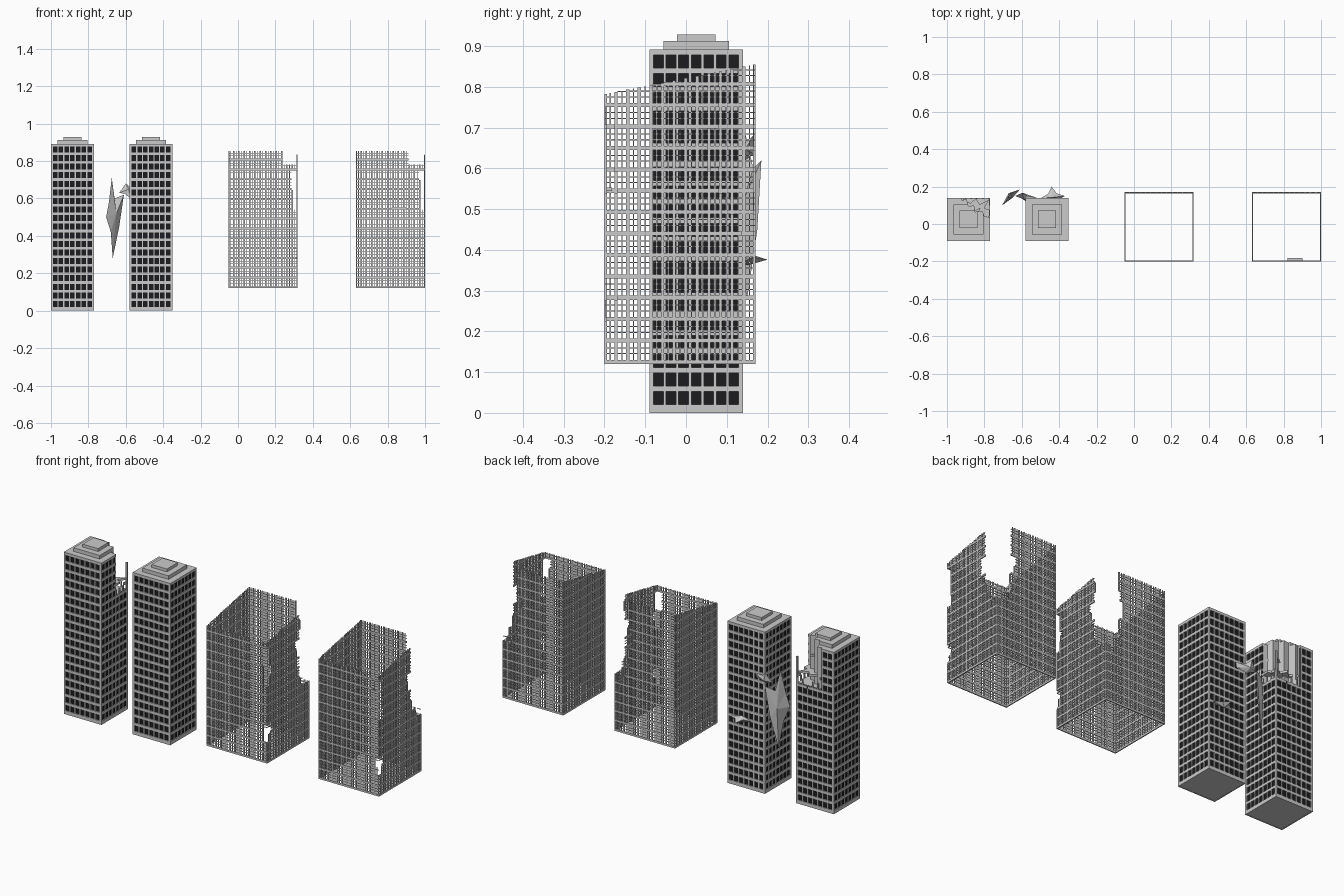
import bpy, bmesh, random
from mathutils import Vector

if "Cube" in bpy.data.objects:
    bpy.data.objects.remove(bpy.data.objects["Cube"])

random.seed(4)
CY = 0.025          # tower centre in y
HALF = 0.115        # tower half width
TOP = 0.892         # tower roof height

dark = bpy.data.materials.new("dark_glass")
dark.diffuse_color = (0.012, 0.012, 0.014, 1)
dark.use_nodes = True
dark.node_tree.nodes["Principled BSDF"].inputs["Base Color"].default_value = dark.diffuse_color


class Boxes:
    """Collects many axis-aligned boxes into one mesh."""
    def __init__(self):
        self.v, self.f = [], []

    def add(self, x0, x1, y0, y1, z0, z1):
        n = len(self.v)
        self.v += [(x, y, z) for z in (z0, z1) for x, y in ((x0, y0), (x1, y0), (x1, y1), (x0, y1))]
        self.f += [tuple(n + i for i in q) for q in
                   ((3, 2, 1, 0), (4, 5, 6, 7), (0, 1, 5, 4), (1, 2, 6, 5), (2, 3, 7, 6), (3, 0, 4, 7))]

    def build(self, name, loc=(0, 0, 0)):
        return make(name, self.v, self.f, loc)


def make(name, verts, faces, loc=(0, 0, 0)):
    me = bpy.data.meshes.new(name)
    me.from_pydata(verts, [], faces)
    bm = bmesh.new()
    bm.from_mesh(me)
    bmesh.ops.recalc_face_normals(bm, faces=bm.faces)
    bm.to_mesh(me)
    bm.free()
    ob = bpy.data.objects.new(name, me)
    ob.location = loc
    bpy.context.collection.objects.link(ob)
    return ob


def block(name, half, z0, z1, loc):
    b = Boxes()
    b.add(-half, half, -half, half, z0, z1)
    return b.build(name, loc)


def prism(name, outline, z0, z1, loc=(0, 0, 0)):
    n = len(outline)
    v = [(x, y, z) for z in (z0, z1) for x, y in outline]
    f = [tuple(reversed(range(n))), tuple(range(n, 2 * n))]
    f += [(i, (i + 1) % n, (i + 1) % n + n, i + n) for i in range(n)]
    return make(name, v, f, loc)


def shard(name, rim, front, back):
    """Flat-faced debris: a rim of points closed by two apexes."""
    n = len(rim)
    f = [(i, (i + 1) % n, n) for i in range(n)] + [((i + 1) % n, i, n + 1) for i in range(n)]
    return make(name, rim + [front, back], f)


def cut(ob, cutter):
    m = ob.modifiers.new("cut", 'BOOLEAN')
    m.operation, m.object, m.solver = 'DIFFERENCE', cutter, 'EXACT'
    bpy.context.view_layer.update()
    me = bpy.data.meshes.new_from_object(ob.evaluated_get(bpy.context.evaluated_depsgraph_get()))
    ob.modifiers.clear()
    ob.data = me


# four walls: maps (along, inward depth) boxes onto a square shell
def wall_box(b, w, h, u0, u1, d, z0, z1):
    if w == 0:
        b.add(u0, u1, -h, -h + d, z0, z1)
    elif w == 1:
        b.add(u0, u1, h - d, h, z0, z1)
    elif w == 2:
        b.add(-h, -h + d, u0, u1, z0, z1)
    else:
        b.add(h - d, h, u0, u1, z0, z1)


def wall_point(w, h, u):
    return ((u, -h), (u, h), (-h, u), (h, u))[w]


# ---- office towers ----
def tower(name, cx, broken):
    loc = (cx, CY, 0)
    frame = Boxes()
    zs = [0.02 + k * 0.0459 for k in range(19)]
    us = [-0.0922 + i * 0.0307 for i in range(7)]

    def put(w, u0, u1, z0, z1):
        x, y = wall_point(w, HALF, (u0 + u1) / 2)
        z = (z0 + z1) / 2
        if broken and (y - 0.005) + (x - 0.115) * 0.733 > 0 and z > 0.68 + random.uniform(-.03, .03):
            return
        wall_box(frame, w, HALF, u0, u1, 0.006, z0, z1)

    edges = [(-HALF, us[0] - 0.012)] + [(us[i] + 0.012, us[i + 1] - 0.012) for i in range(6)] \
        + [(us[6] + 0.012, HALF)]
    for w in range(4):
        for k, z in enumerate(zs):
            z_band = 0 if k == 0 else zs[k - 1] + 0.032
            for i, (a, b) in enumerate(edges):
                put(w, a, b, z_band, z + 0.032)
                if i < 7:
                    put(w, b, edges[i + 1][0], z_band, z)
        for i in range(7):
            put(w, edges[i][1], edges[i + 1][0], zs[-1] + 0.032, TOP - 0.012)
    frame.build(name + "_frame", loc)
    core = block(name + "_core", HALF - 0.005, 0.001, TOP - 0.005, loc)
    core.data.materials.append(None)
    core.data.materials.append(dark)
    for p in core.data.polygons:
        p.material_index = 1 if abs(p.normal.z) < 0.5 else 0
    return [core,
            block(name + "_roof_slab", HALF, TOP - 0.014, TOP, loc),
            block(name + "_roof_tier_low", 0.08, TOP - 0.001, 0.912, loc),
            block(name + "_roof_tier_high", 0.047, 0.911, 0.928, loc)]


tower("intact_tower", -0.465, False)
parts = tower("broken_tower", -0.885, True)

# bite out of the rear right corner
cutter = prism("bite_cutter", [(-.04, .2), (-.035, .1), (-.01, .11), (.0, .07), (.03, .075), (.035, .04),
                               (.075, .045), (.085, .015), (.2, .005), (.2, .2)], 0.665, 1.0, (-0.885, CY, 0))
for p in parts:
    cut(p, cutter)
bpy.data.objects.remove(cutter)

# jagged floor remains and the standing corner post
for name, z, s in (("broken_floor_low", 0.715, 1.0), ("broken_floor_mid", 0.80, 0.6)):
    prism(name, [(.0 * s, .0), (.11, .0), (.113 * s, .05 * s), (.085 * s, .06 * s), (.11 * s, .105 * s),
                 (.06 * s, .08 * s), (.04 * s, .113 * s), (.01 * s, .085 * s), (-.03, .11 * s)],
          z, z + 0.012, (-0.885, CY, 0))
post = Boxes()
post.add(-.779, -.770, .131, .140, 0.64, 0.81)
post.build("corner_post")

# ---- flying debris ----
shard("large_shard",
      [(-.675, .14, .71), (-.66, .165, .6), (-.61, .185, .62), (-.635, .175, .45), (-.67, .15, .28),
       (-.68, .12, .42), (-.705, .1, .5), (-.69, .115, .58)], (-.65, .14, .52), (-.67, .165, .5))
shard("upper_shard",
      [(-.635, .15, .63), (-.6, .165, .68), (-.57, .15, .655), (-.52, .14, .65), (-.53, .135, .625),
       (-.575, .12, .6), (-.605, .14, .625)], (-.585, .13, .65), (-.59, .165, .635))
shard("lower_shard",
      [(-.5, .138, .375), (-.46, .16, .385), (-.44, .2, .376), (-.415, .165, .382), (-.37, .15, .375),
       (-.39, .138, .37)], (-.44, .142, .395), (-.44, .15, .362))


# ---- ruined facade shells ----
H, COLS, ROWS, Z0, ZT = 0.185, 13, 14, 0.12, 0.735
SY = -0.015         # shell centre in y


def gone(x, y, z):
    j = random.uniform(-.012, .012)
    rear = abs(x - H) + abs(y - H)
    front = abs(x - H) + abs(y + H)
    if rear < 0.088 + j and z > (0.43 + 0.9 * max(0, rear - 0.03)) + 3 * j:
        return True
    if rear < 0.115 + j and 0.60 < z < 0.70:
        return True
    if front < 0.026 + j and 0.54 < z < 0.755:
        return True
    return front < 0.022 + j and 0.24 < z < 0.31


def roof_line(y):
    return 0.782 + 0.073 * (y + H) / (2 * H)


def shell(name, cx):
    b = Boxes()
    pu, pz = 2 * H / COLS, ZT / ROWS

    def put(w, u0, u1, d, z0, z1):
        u0, u1 = max(u0, -H), min(u1, H)
        x, y = wall_point(w, H, (u0 + u1) / 2)
        z1 = min(z1, roof_line(y))
        if z1 - z0 < 0.001 or gone(x, y, (z0 + z1) / 2):
            return
        wall_box(b, w, H, u0, u1, d, z0, z1)

    for w in range(4):
        for k in range(ROWS):
            z = Z0 + k * pz
            for i in range(COLS + 1):
                u = -H + i * pu
                put(w, u - 0.004, u + 0.004, 0.006, z, z + pz)              # main column
                if i == COLS:
                    continue
                put(w, u + 0.004, u + pu - 0.004, 0.006, z, z + 0.010)      # floor band
                m = u + pu / 2
                put(w, m - 0.0014, m + 0.0014, 0.004, z + 0.010, z + pz)    # mullion
                for t in (0.024, 0.038):                                    # glazing bars
                    put(w, u + 0.004, u + pu - 0.004, 0.004, z + t, z + t + 0.0025)
    return b.build(name, (cx, SY, 0))


shell("ruined_shell_left", 0.133)
shell("ruined_shell_right", 0.815)

# fallen beam caught inside the right shell
beam = Boxes()
beam.add(0.82, 0.90, -0.194, -0.182, 0.545, 0.553)
beam.build("fallen_beam")
